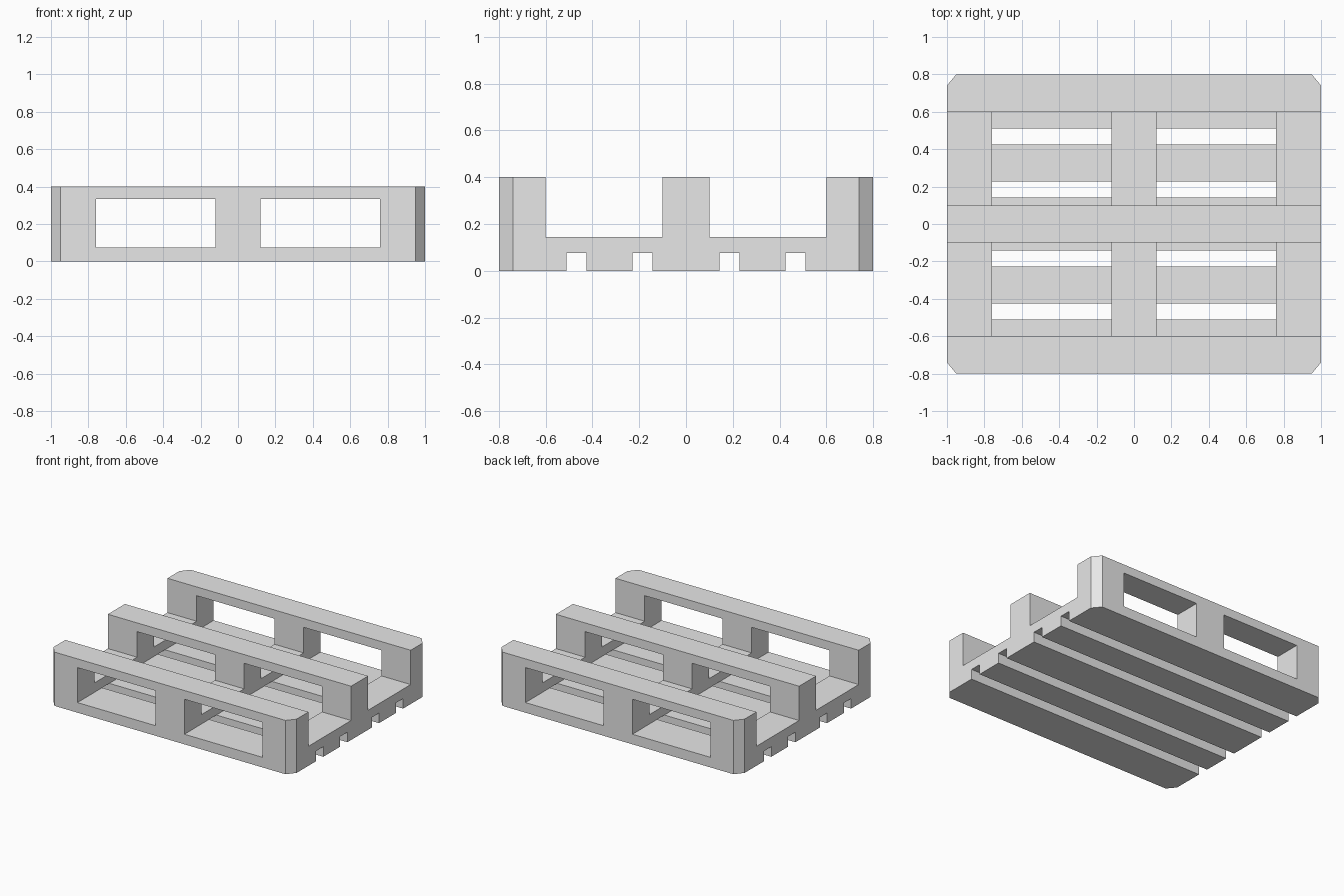
import bpy, bmesh
from mathutils import Vector

cube = bpy.data.objects.get("Cube")
if cube:
    bpy.data.objects.remove(cube, do_unlink=True)

HALF_X, HALF_Y, HEIGHT = 1.0, 0.8, 0.4
SLAT_TOP, DECK_TOP, RAIL_BOTTOM = 0.075, 0.145, 0.335
RAIL_INNER, MID_RAIL = 0.6, 0.1
GAPS = [(0.143, 0.228), (0.426, 0.511)]       # gaps between bottom slats
CHAMFER_X, CHAMFER_Y = 0.05, 0.06

grey = bpy.data.materials.new("light_grey")
grey.use_nodes = True
grey.diffuse_color = (0.8, 0.8, 0.8, 1)
grey.node_tree.nodes["Principled BSDF"].inputs["Base Color"].default_value = grey.diffuse_color


def add_object(name, bm):
    bmesh.ops.recalc_face_normals(bm, faces=bm.faces)
    mesh = bpy.data.meshes.new(name)
    bm.to_mesh(mesh)
    bm.free()
    mesh.materials.append(grey)
    obj = bpy.data.objects.new(name, mesh)
    bpy.context.collection.objects.link(obj)
    return obj


def extruded(profile, axis, start, end):
    """Extrude a closed profile of 3D points along one axis."""
    bm = bmesh.new()
    points = [Vector(p) for p in profile]
    for p in points:
        p[axis] = start
    face = bm.faces.new([bm.verts.new(p) for p in points])
    made = bmesh.ops.extrude_face_region(bm, geom=[face])["geom"]
    shift = Vector()
    shift[axis] = end - start
    bmesh.ops.translate(bm, vec=shift, verts=[v for v in made if isinstance(v, bmesh.types.BMVert)])
    return bm


# Side profile: rails on top, slat gaps underneath, one half mirrored
half = [(MID_RAIL, HEIGHT), (MID_RAIL, DECK_TOP), (RAIL_INNER, DECK_TOP),
        (RAIL_INNER, HEIGHT), (HALF_Y, HEIGHT), (HALF_Y, 0)]
for inner, outer in reversed(GAPS):
    half += [(outer, 0), (outer, SLAT_TOP), (inner, SLAT_TOP), (inner, 0)]
outline = half + [(-y, z) for y, z in reversed(half)]
body = extruded([(0, y, z) for y, z in outline], 0, -HALF_X, HALF_X)

# Chamfer the four vertical corners
for sx in (-1, 1):
    for sy in (-1, 1):
        cut = bmesh.ops.bisect_plane(
            body, geom=body.verts[:] + body.edges[:] + body.faces[:],
            plane_co=(sx * (HALF_X - CHAMFER_X), sy * HALF_Y, 0),
            plane_no=(sx * CHAMFER_Y, sy * CHAMFER_X, 0), clear_outer=True)
        edges = [e for e in cut["geom_cut"] if isinstance(e, bmesh.types.BMEdge)]
        bmesh.ops.holes_fill(body, edges=edges, sides=0)
pallet = add_object("pallet", body)

# Two fork tunnels running front to back
for side, sx in (("left", 1), ("right", -1)):
    section = [(sx * x, 0, z) for x, z in ((0.12, SLAT_TOP), (0.76, SLAT_TOP),
                                           (0.76, RAIL_BOTTOM), (0.12, RAIL_BOTTOM))]
    cutter = add_object(side + "_tunnel_cutter", extruded(section, 1, -1, 1))
    cutter.hide_render = True
    cutter.hide_set(True)
    tunnel = pallet.modifiers.new(side + "_tunnel", "BOOLEAN")
    tunnel.operation = "DIFFERENCE"
    tunnel.solver = "EXACT"
    tunnel.object = cutter

# Bake the cuts and drop the cutters
bpy.context.view_layer.update()
result = bpy.data.meshes.new_from_object(pallet.evaluated_get(bpy.context.evaluated_depsgraph_get()))
pallet.modifiers.clear()
pallet.data = result
for obj in [o for o in bpy.data.objects if o.name.endswith("_tunnel_cutter")]:
    bpy.data.objects.remove(obj, do_unlink=True)
